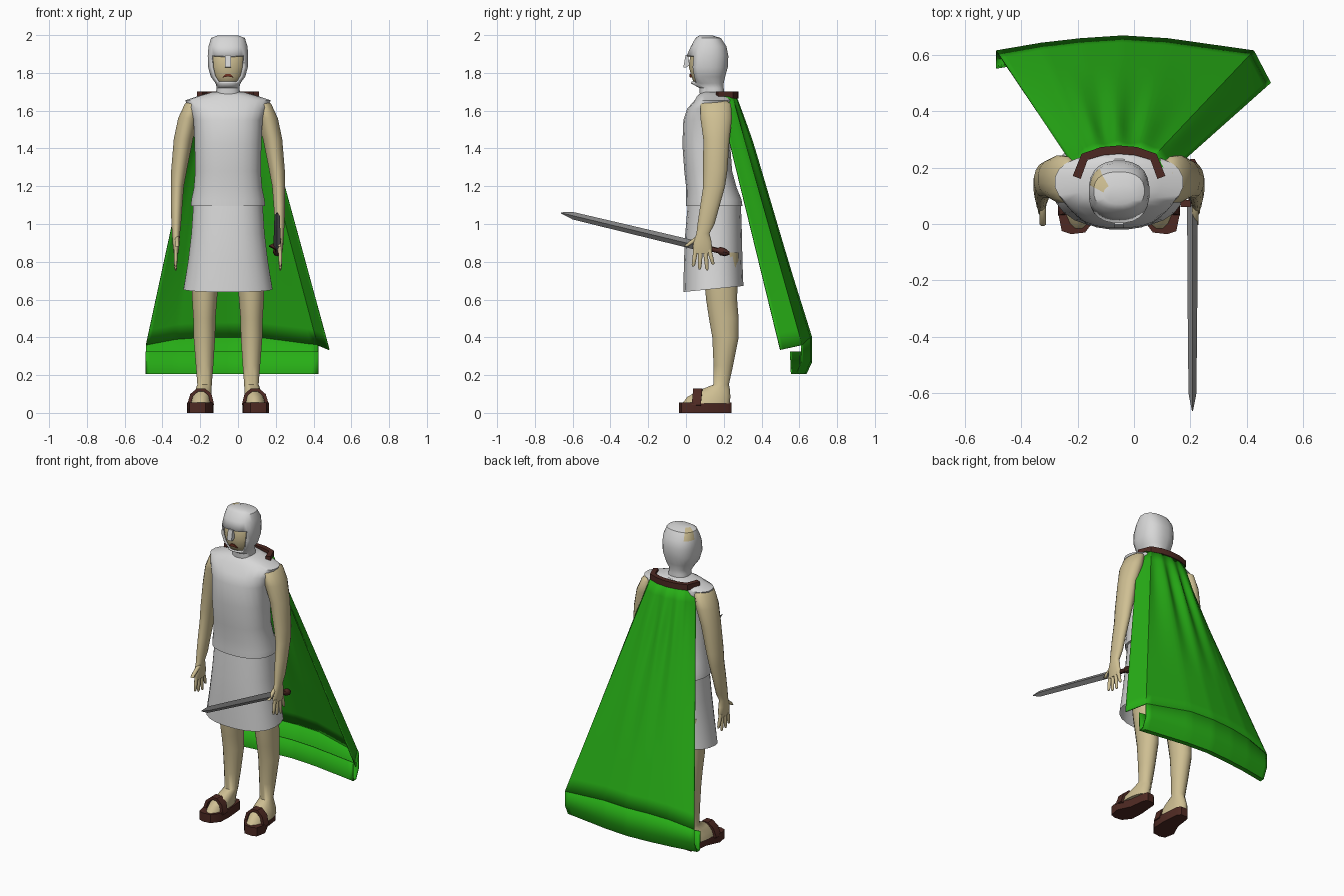
import bpy, bmesh, math
from mathutils import Vector

if "Cube" in bpy.data.objects:
    bpy.data.objects.remove(bpy.data.objects["Cube"])

CX = -0.053          # body's mirror plane
TAU = math.tau


def material(name, rgb):
    m = bpy.data.materials.new(name)
    m.diffuse_color = (*rgb, 1)
    m.use_nodes = True
    m.node_tree.nodes["Principled BSDF"].inputs["Base Color"].default_value = m.diffuse_color
    return m


CLOTH = material("pale grey cloth", (0.68, 0.68, 0.68))
SKIN = material("tan skin", (0.62, 0.52, 0.29))
GREEN = material("green cape", (0.02, 0.42, 0.008))
BROWN = material("dark brown leather", (0.075, 0.022, 0.016))
STEEL = material("grey steel", (0.23, 0.23, 0.23))
LIP = material("red brown lips", (0.16, 0.03, 0.015))


def make(name, verts, faces, mats, angle=40, rule=None, drop=None):
    """Mesh object; rule(centre) picks a material index, drop(centre) removes faces."""
    me = bpy.data.meshes.new(name)
    me.from_pydata([tuple(v) for v in verts], [], faces)
    bm = bmesh.new()
    bm.from_mesh(me)
    bmesh.ops.recalc_face_normals(bm, faces=bm.faces)
    if drop:
        gone = [f for f in bm.faces if drop(f.calc_center_median())]
        bmesh.ops.delete(bm, geom=gone, context='FACES')
    if rule:
        for f in bm.faces:
            f.material_index = rule(f.calc_center_median())
    bm.to_mesh(me)
    bm.free()
    for m in mats:
        me.materials.append(m)
    ob = bpy.data.objects.new(name, me)
    bpy.context.collection.objects.link(ob)
    bpy.ops.object.select_all(action='DESELECT')
    ob.select_set(True)
    bpy.context.view_layer.objects.active = ob
    bpy.ops.object.shade_smooth_by_angle(angle=math.radians(angle))
    return ob


def loft(name, rings, mats, caps=(True, True), **kw):
    """Skin closed rings of points, one after the other."""
    n = len(rings[0])
    verts = [p for r in rings for p in r]
    faces = [(k * n + i, k * n + (i + 1) % n, (k + 1) * n + (i + 1) % n, (k + 1) * n + i)
             for k in range(len(rings) - 1) for i in range(n)]
    if caps[0]:
        faces.append(tuple(range(n)))
    if caps[1]:
        faces.append(tuple(range(len(verts) - n, len(verts))))
    return make(name, verts, faces, mats, **kw)


def oval(z, dx, rx, y0, y1, n=20, p=2.0, tilt=0.0):
    """Level oval ring: dx from the mirror plane, reaching from y0 to y1."""
    pts = []
    for i in range(n):
        a = TAU * (i + 0.5) / n
        c, s = math.cos(a), math.sin(a)
        x = math.copysign(abs(c) ** (2 / p), c) * rx
        y = math.copysign(abs(s) ** (2 / p), s) * (y1 - y0) / 2 + (y0 + y1) / 2
        pts.append(Vector((CX + dx + x, y, z + tilt * (y - y0))))
    return pts


# tunic, skirt
torso = [(1.70, .08, .09, .23), (1.68, .15, .06, .25), (1.655, .228, .045, .25),
         (1.61, .205, .005, .25), (1.55, .184, -.015, .25), (1.42, .178, -.02, .235),
         (1.28, .175, -.01, .245), (1.19, .182, 0, .27), (1.13, .195, 0, .295), (1.095, .198, 0, .30)]
loft("tunic", [oval(z, 0, r, a, b, 24, 2.4) for z, r, a, b in torso], [CLOTH])
skirt = [(1.10, .185, .008, .292), (.95, .195, -.005, .297), (.8, .213, -.012, .30), (.64, .237, -.015, .305)]
loft("skirt", [oval(z, 0, r, a, b, 24, 2.4, .1 * (z < .7)) for z, r, a, b in skirt], [CLOTH],
     caps=(True, False))

# helmet with an open face, and the head inside
helm = [(1.998, .055, .07, .14), (1.985, .09, .05, .185), (1.94, .104, .025, .215),
        (1.89, .108, .003, .225), (1.83, .106, -.003, .222), (1.78, .092, .01, .208),
        (1.745, .066, .025, .2), (1.72, .06, .07, .2), (1.66, .072, .075, .205)]


def opening(c):
    half = .085 if c.z > 1.80 else (.064 if c.z > 1.76 else .04)
    return 1.74 < c.z < 1.89 and c.y < .08 and abs(c.x - CX) < half


def patch(c):
    return int(c.z > 1.94 and -.155 < c.x < -.105 and .12 < c.y < .19)


helmet = loft("helmet", [oval(z, 0, r, a, b, 24, 2.4) for z, r, a, b in helm], [CLOTH, SKIN],
              drop=opening, rule=patch)
shell = helmet.modifiers.new("thickness", 'SOLIDIFY')
shell.thickness = .012
loft("face", [oval(z, 0, r * .9, a + .018, b - .02, 24, 2.2) for z, r, a, b in helm[2:8]], [SKIN])


def box(name, x, wx, profile, mat):
    """Extrude a y-z profile across x."""
    rings = [[Vector((x + s * wx, y, z)) for y, z in profile] for s in (-1, 1)]
    return loft(name, rings, [mat])


box("nose_guard", CX, .016, [(.01, 1.895), (-.002, 1.895), (-.014, 1.83), (0, 1.828), (.02, 1.84)], CLOTH)
mouth = [(-.03, 1.775), (-.012, 1.795), (.012, 1.795), (.03, 1.775), (0, 1.781)]
loft("mouth", [[Vector((CX + x, y + abs(x) * .2, z)) for x, z in mouth] for y in (.017, .026)], [LIP])


def band(name, path, side, up, mat):
    """Flat strap along a path: side is half the thickness vector, up half the width vector."""
    rings = []
    for i, p in enumerate(path):
        t = (path[min(i + 1, len(path) - 1)] - path[max(i - 1, 0)]).normalized()
        w = Vector(up)
        d = t.cross(w).normalized() * side
        rings.append([p + d + w, p - d + w, p - d - w, p + d - w])
    return loft(name, rings, [mat])


# limbs, one set per side
arm = [(1.665, .165, .03, .12, .20), (1.635, .188, .042, .075, .24), (1.56, .21, .055, .075, .245),
       (1.45, .236, .052, .09, .232), (1.28, .26, .042, .09, .22), (1.2, .268, .035, .09, .208),
       (1.1, .272, .031, .075, .18), (1.0, .274, .026, .06, .152), (.95, .275, .021, .055, .125),
       (.91, .275, .02, .04, .135), (.87, .275, .016, .035, .14), (.845, .275, .012, .04, .135)]
leg = [(.85, .118, .076, .08, .28), (.7, .122, .074, .095, .275), (.6, .124, .067, .105, .272),
       (.5, .125, .06, .12, .28), (.4, .125, .058, .138, .28), (.25, .124, .047, .145, .25),
       (.15, .124, .039, .145, .228), (.12, .13, .044, .07, .235), (.085, .14, .052, .005, .237),
       (.05, .143, .056, -.022, .235)]
fingers = [(.052, .038, .775), (.077, .072, .76), (.102, .112, .755), (.122, .144, .785)]
sole = [(.088, .22), (.105, .238), (.148, .24), (.165, .22), (.178, .12), (.216, .04),
        (.203, -.025), (.17, -.036), (.12, -.03), (.082, .02), (.078, .1)]
arch = [(.082, .04), (.095, .095), (.125, .122), (.16, .122), (.192, .095), (.208, .04)]
for s, side in ((1, "right"), (-1, "left")):
    loft(side + "_arm", [oval(z, s * d, r, a, b, 16) for z, d, r, a, b in arm], [SKIN], angle=60)
    for k, (ya, yb, zb) in enumerate(fingers):
        prof = [(0, .01, .014), (.5, .01, .012), (.9, .008, .01), (1, .004, .005)]
        rings = []
        for t, rx, ry in prof:
            y, z = ya + (yb - ya) * t, .865 + (zb - .865) * t
            rings.append(oval(z, s * .277, rx, y - ry, y + ry, 8))
        loft(f"{side}_finger_{k + 1}", rings, [SKIN], angle=60)
    thumb = [(.94, .06, .09), (.915, .025, .07), (.895, 0, .035), (.88, -.008, .01)]
    loft(side + "_thumb", [oval(z, s * .27, .012, a, b, 8) for z, a, b in thumb], [SKIN], angle=60)
    loft(side + "_leg", [oval(z, s * d, r, a, b, 16) for z, d, r, a, b in leg], [SKIN], angle=60)
    loft(side + "_sandal_sole", [[Vector((CX + s * d, y, z)) for d, y in sole] for z in (0, .054)], [BROWN])
    band(side + "_sandal_strap", [Vector((CX + s * d, .06 + (.1 - z) * -.1, z)) for d, z in arch],
         .009, (0, .024, 0), BROWN)


# sword, held along a sloping line
def diamond(y, w, h, x=.207):
    z = .9 - .24 * y
    return [Vector((x + w, y, z)), Vector((x, y, z + h)), Vector((x - w, y, z)), Vector((x, y, z - h))]


loft("sword_blade", [diamond(.07, .019, .024), diamond(-.3, .017, .022), diamond(-.6, .014, .02),
                     diamond(-.662, .002, .003)], [STEEL], angle=20)


def grip(y, r):
    return [Vector((.207 + r * math.cos(TAU * i / 8), y, .9 - .24 * y + r * math.sin(TAU * i / 8)))
            for i in range(8)]


loft("sword_handle", [grip(*g) for g in ((.06, .015), (.17, .014), (.18, .022), (.205, .022), (.23, .008))],
     [BROWN])
loft("sword_guard", [diamond(.085, .036, .018, .2), diamond(.06, .036, .018, .2)], [BROWN])

# collar holding the cape
neckline = [(-.15, .165), (-.122, .238), (-.06, .258), (0, .263), (.06, .258), (.122, .238), (.15, .165)]
band("cape_collar", [Vector((CX + d, y, 1.683)) for d, y in neckline], .015, (0, 0, .018), BROWN)

# cape: columns from the collar to the hem; last column pair is the side flap
top = [(-.205, .19, 1.67), (-.165, .25, 1.68), (-.11, .262, 1.68), (-.05, .267, 1.68),
       (.02, .262, 1.68), (.075, .245, 1.68), (.12, .175, 1.67)]
low = [(-.488, .615, .36), (-.33, .642, .39), (-.19, .658, .4), (-.04, .668, .4),
       (.12, .658, .4), (.425, .615, .36), (.485, .5, .335)]
STEP, ROWS = 8, 16
COLS = STEP * 6 + 1


def along(pts, i):
    k = min(i // STEP, 5)
    return Vector(pts[k]).lerp(Vector(pts[k + 1]), i / STEP - k)


verts, faces = [], []
for r in range(ROWS + 1):
    v = r / ROWS
    for i in range(COLS):
        p = along(top, i).lerp(along(low, i), v)
        fade = min(v * 5, 1) * max(0, 1 - v / .75) * math.sin(math.pi * i / (COLS - 1))
        p.y += .018 * fade * math.sin(TAU * i / 10)
        verts.append(p)
for r in range(ROWS):
    for i in range(COLS - 1):
        a = r * COLS + i
        faces.append((a, a + 1, a + COLS + 1, a + COLS))
cape = make("cape", verts, faces, [GREEN], angle=35)

# turned-up hem below the back of the cape
fold = [(0, None), (0, .27), (-.03, .205), (-.06, .205), (-.065, .325)]
hem_cols = STEP * 5 + 1
verts, faces = [], []
for dy, z in fold:
    for i in range(hem_cols):
        p = along(low, i)
        verts.append(Vector((p.x, p.y + dy, p.z if z is None else z)))
for r in range(len(fold) - 1):
    for i in range(hem_cols - 1):
        a = r * hem_cols + i
        faces.append((a, a + 1, a + hem_cols + 1, a + hem_cols))
hem = make("cape_hem", verts, faces, [GREEN], angle=30)
for ob in (cape, hem):
    ob.modifiers.new("thickness", 'SOLIDIFY').thickness = .006
